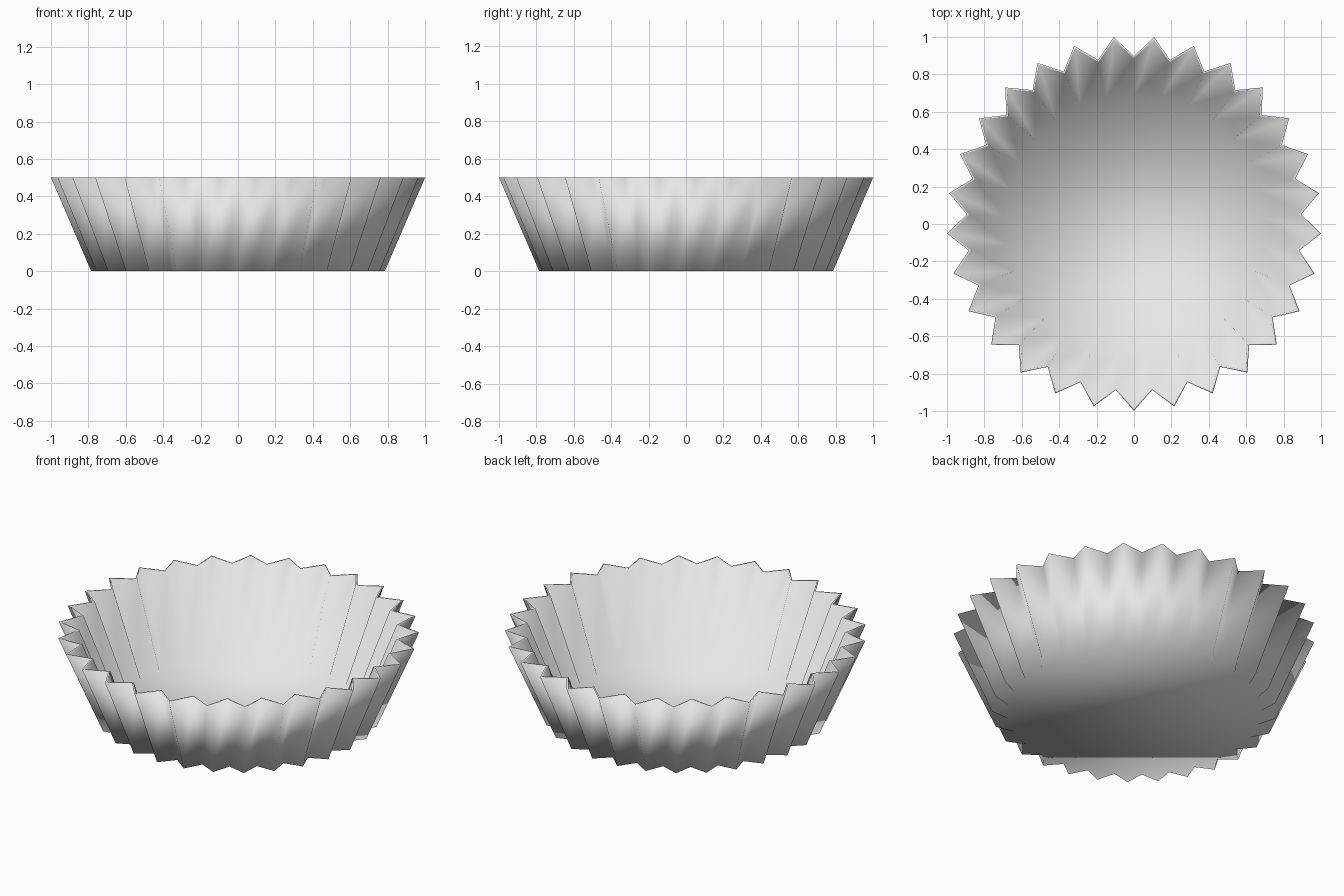
import bpy, bmesh
from math import sin, cos, pi

cube = bpy.data.objects.get("Cube")
if cube:
    bpy.data.objects.remove(cube, do_unlink=True)

TEETH = 29
TIP, VALLEY = 1.0015, 0.895   # rim radii of the pleats
TAPER = 0.785                 # base size relative to rim
HEIGHT = 0.5
WALL = 0.014                  # radial wall thickness


def pleated_ring(bm, scale, inset, z):
    """Zigzag loop of vertices with one tip pointing to the front."""
    ring = []
    for i in range(2 * TEETH):
        a = pi * i / TEETH
        r = (VALLEY if i % 2 else TIP) * scale - inset
        ring.append(bm.verts.new((r * sin(a), 0.003 - r * cos(a), z)))
    return ring


# Material
paper = bpy.data.materials.new("light grey")
paper.use_nodes = True
grey = (0.8, 0.8, 0.8, 1)
paper.diffuse_color = grey
paper.node_tree.nodes["Principled BSDF"].inputs["Base Color"].default_value = grey

# Pleated cup: outer wall, rim, inner wall
bm = bmesh.new()
rings = [
    pleated_ring(bm, TAPER, 0, 0),
    pleated_ring(bm, 1, 0, HEIGHT),
    pleated_ring(bm, 1, WALL, HEIGHT),
    pleated_ring(bm, TAPER, WALL, 0.01),
]
for low, high in zip(rings, rings[1:]):
    for i in range(2 * TEETH):
        j = (i + 1) % (2 * TEETH)
        bm.faces.new((low[i], low[j], high[j], high[i]))

# Underside and inner floor
bm.faces.new(rings[0][::-1])
bm.faces.new(rings[-1])
bmesh.ops.recalc_face_normals(bm, faces=bm.faces)
for f in bm.faces:
    f.smooth = True

mesh = bpy.data.meshes.new("pleated_cup")
bm.to_mesh(mesh)
bm.free()
mesh.materials.append(paper)
cup = bpy.data.objects.new("pleated_cup", mesh)
bpy.context.collection.objects.link(cup)
